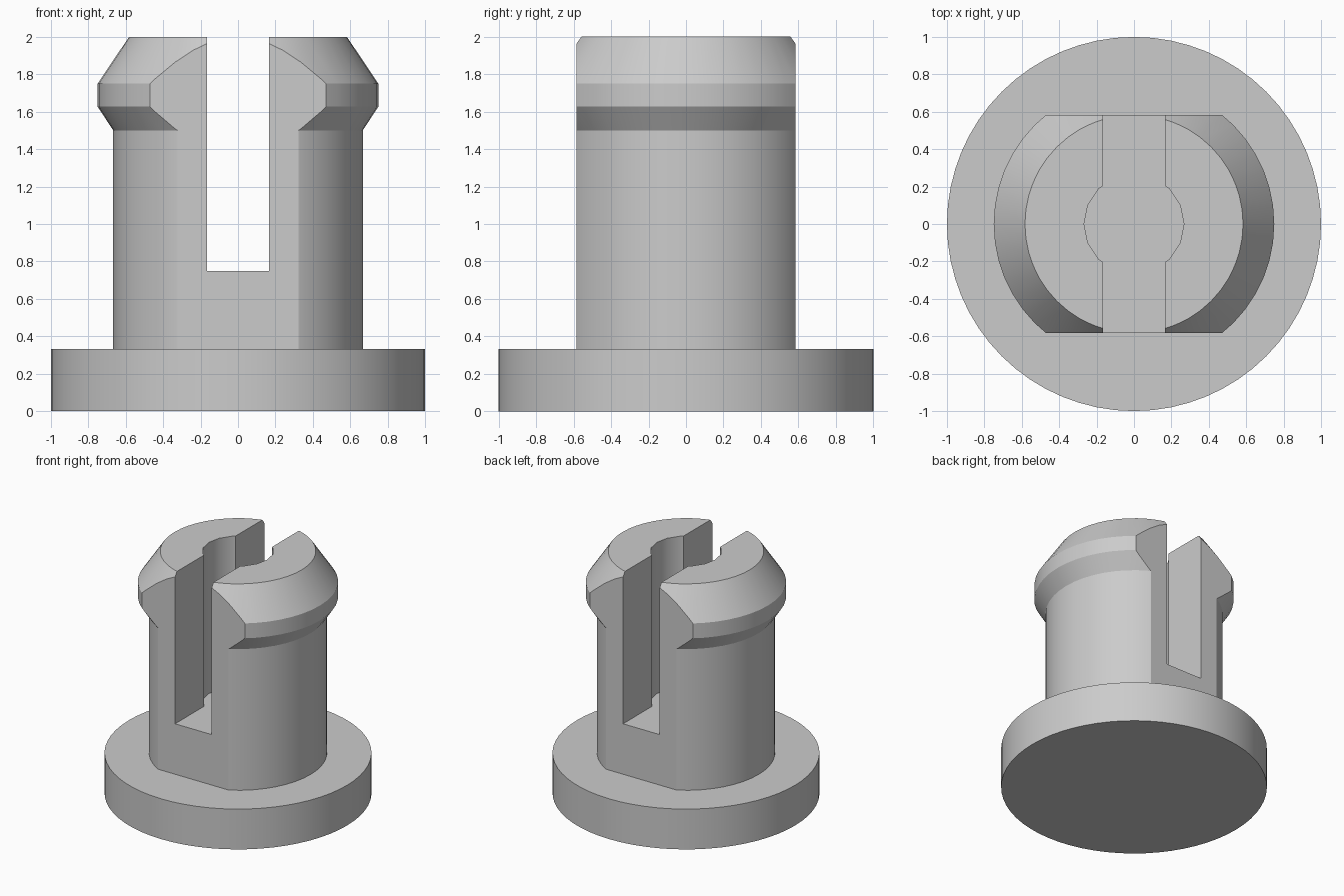
import bpy
import bmesh
from math import pi, radians

cube = bpy.data.objects.get("Cube")
if cube:
    bpy.data.objects.remove(cube, do_unlink=True)

# One plain grey plastic
grey = bpy.data.materials.new("light grey")
grey.use_nodes = True
colour = (0.6, 0.6, 0.6, 1.0)
grey.diffuse_color = colour
grey.node_tree.nodes["Principled BSDF"].inputs["Base Color"].default_value = colour


def to_object(name, bm):
    bmesh.ops.recalc_face_normals(bm, faces=bm.faces)
    mesh = bpy.data.meshes.new(name)
    bm.to_mesh(mesh)
    bm.free()
    mesh.materials.append(grey)
    obj = bpy.data.objects.new(name, mesh)
    bpy.context.collection.objects.link(obj)
    return obj


def lathe(name, profile, segments):
    """Revolve a closed-on-axis profile of (radius, height) around z."""
    bm = bmesh.new()
    points = [(0, profile[0][1])] + profile + [(0, profile[-1][1])]
    verts = [bm.verts.new((r, 0, z)) for r, z in points]
    edges = [bm.edges.new(pair) for pair in zip(verts, verts[1:])]
    bmesh.ops.spin(bm, geom=verts + edges, cent=(0, 0, 0), axis=(0, 0, 1),
                   angle=2 * pi, steps=segments, use_duplicate=False)
    bmesh.ops.remove_doubles(bm, verts=bm.verts, dist=1e-4)
    # Merge the end fans into single flat caps
    bmesh.ops.dissolve_verts(
        bm, verts=[v for v in bm.verts if v.co.xy.length < 1e-4])
    return to_object(name, bm)


def box(name, low, high):
    bm = bmesh.new()
    bmesh.ops.create_cube(bm, size=1)
    for v in bm.verts:
        v.co = [lo if c < 0 else hi for c, lo, hi in zip(v.co, low, high)]
    return to_object(name, bm)


def combine(target, tool, operation):
    """Apply a boolean and discard the tool."""
    tool.hide_render = True
    mod = target.modifiers.new(tool.name, 'BOOLEAN')
    mod.object, mod.operation, mod.solver = tool, operation, 'EXACT'
    bpy.ops.object.select_all(action='DESELECT')
    target.select_set(True)
    bpy.context.view_layer.objects.active = target
    bpy.ops.object.modifier_apply(modifier=mod.name)
    bpy.data.objects.remove(tool, do_unlink=True)


FLANGE_TOP, SLOT_FLOOR, TOP = 0.333, 0.75, 2.0
FLAT_Y, SLOT_X = 0.583, 0.167

# Round post with a flared snap head
clip = lathe("split_post_clip", [
    (0.667, 0.15), (0.667, 1.5), (0.75, 1.627), (0.75, 1.75), (0.583, TOP)], 48)

# Flats on front and back
combine(clip, box("flats", (-1, -FLAT_Y, 0), (1, FLAT_Y, 3)), 'INTERSECT')

# Slot and centre bore that split the post into two prongs
slot = box("slot", (-SLOT_X, -1, SLOT_FLOOR), (SLOT_X, 1, 3))
bore = lathe("bore", [(0.267, SLOT_FLOOR), (0.267, 3)], 16)
combine(slot, bore, 'UNION')
combine(clip, slot, 'DIFFERENCE')

# Base flange
flange = lathe("flange", [(1, 0), (1, FLANGE_TOP)], 64)
combine(clip, flange, 'UNION')

bpy.ops.object.shade_smooth_by_angle(angle=radians(25))
